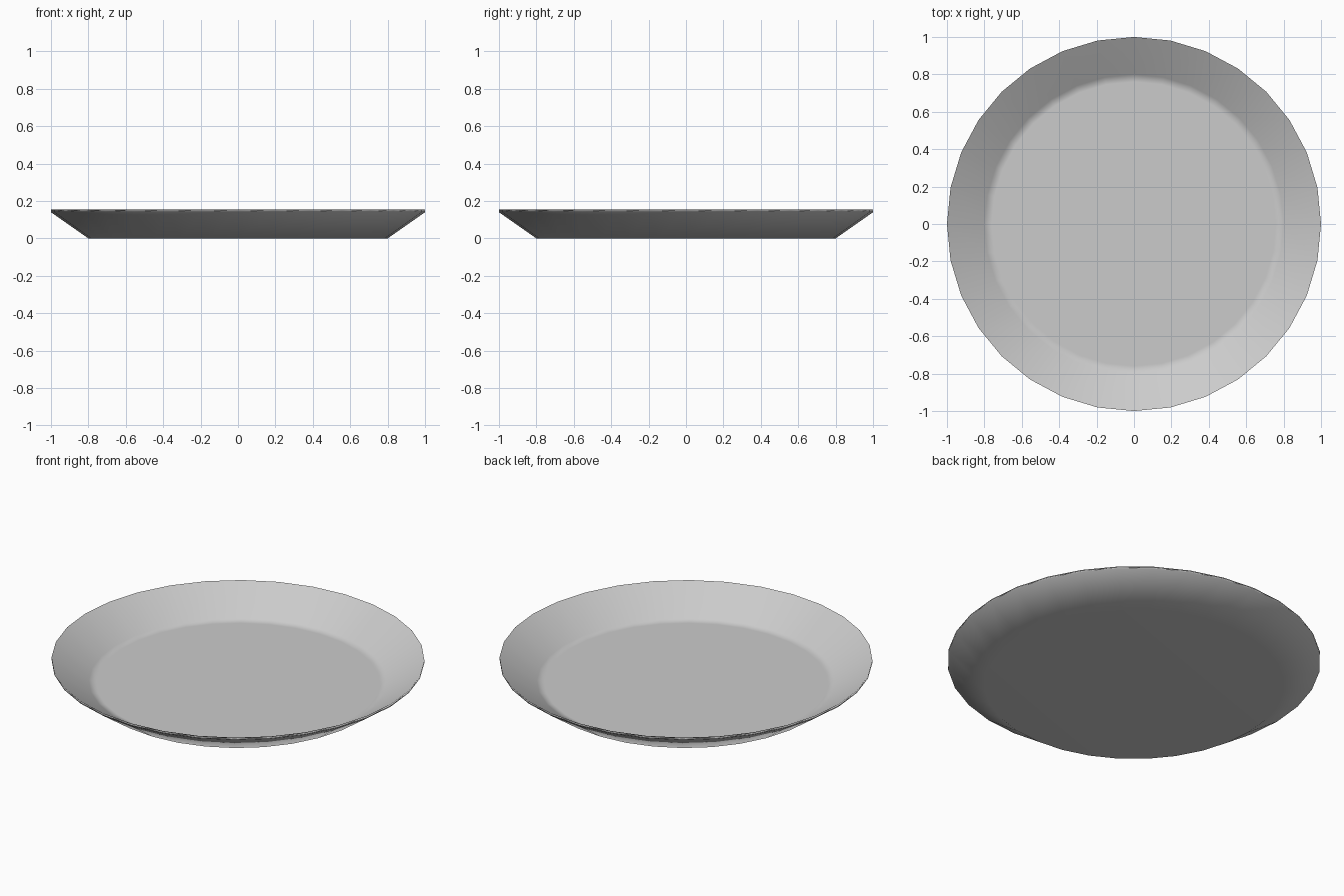
import bpy, bmesh, math

if "Cube" in bpy.data.objects:
    bpy.data.objects.remove(bpy.data.objects["Cube"])

SIDES = 32
# Plate cross-section (radius, height): underside, rim, then inside down to the floor
PROFILE = [(0.80, 0.0), (1.0, 0.14), (1.0, 0.155), (0.80, 0.021), (0.76, 0.012)]

bm = bmesh.new()
rings = []
for r, z in PROFILE:
    rings.append([bm.verts.new((r * math.cos(2 * math.pi * i / SIDES),
                                r * math.sin(2 * math.pi * i / SIDES), z))
                  for i in range(SIDES)])

# Walls between neighbouring rings
for a, b in zip(rings, rings[1:]):
    for i in range(SIDES):
        j = (i + 1) % SIDES
        bm.faces.new((a[i], a[j], b[j], b[i]))

# Flat base and flat eating surface
bm.faces.new(rings[0][::-1])
bm.faces.new(rings[-1])

for f in bm.faces:
    f.smooth = True
bmesh.ops.recalc_face_normals(bm, faces=bm.faces)

mesh = bpy.data.meshes.new("plate")
bm.to_mesh(mesh)
bm.free()
plate = bpy.data.objects.new("plate", mesh)
bpy.context.collection.objects.link(plate)

# Keep the large discs shaded flat while the walls blend into them
plate.modifiers.new("weighted_normals", 'WEIGHTED_NORMAL').mode = 'FACE_AREA'
